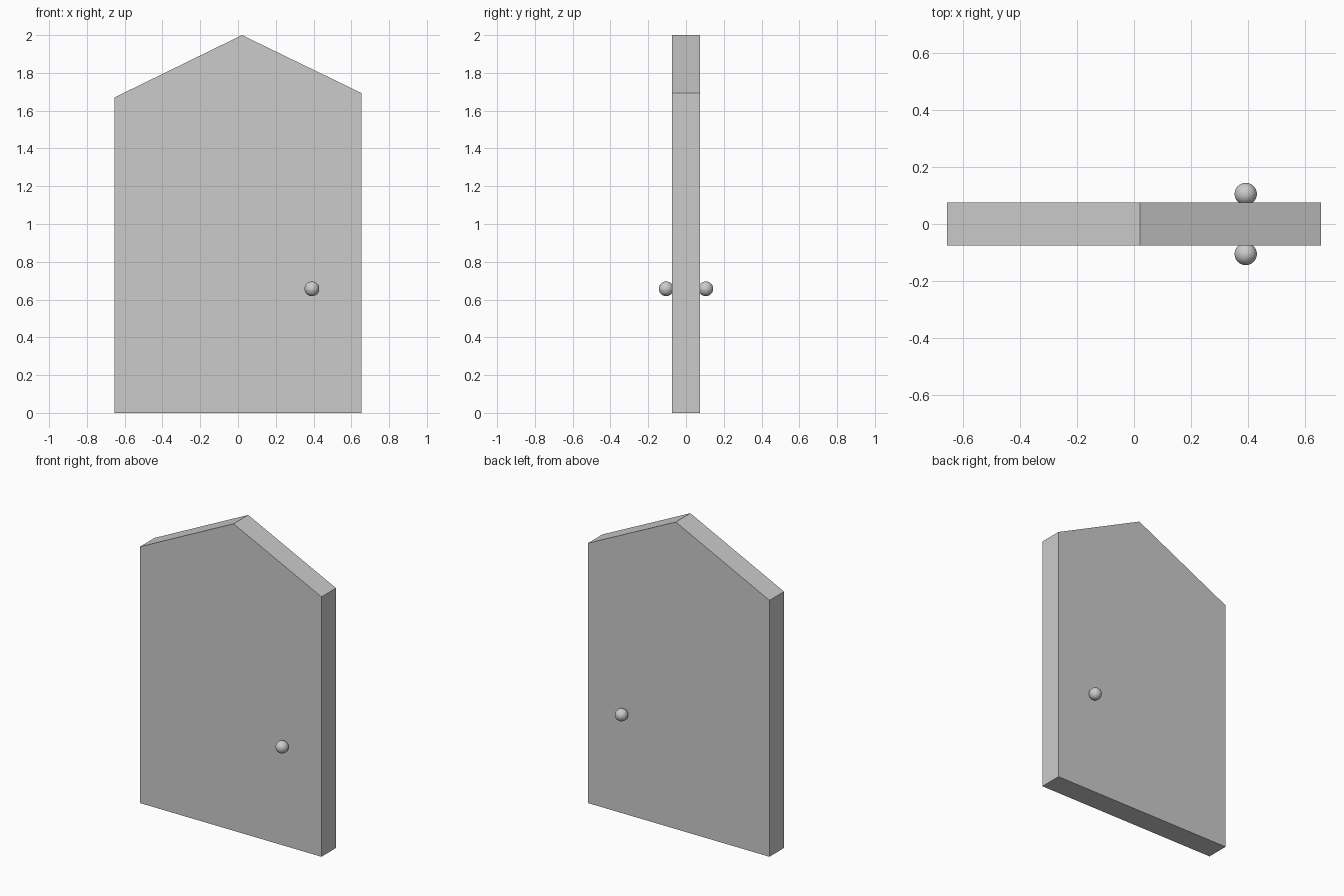
import bpy
import bmesh

if "Cube" in bpy.data.objects:
    bpy.data.objects.remove(bpy.data.objects["Cube"])

HALF_DEPTH = 0.075


def make_object(name, bm):
    bmesh.ops.recalc_face_normals(bm, faces=bm.faces[:])
    mesh = bpy.data.meshes.new(name)
    bm.to_mesh(mesh)
    bm.free()
    obj = bpy.data.objects.new(name, mesh)
    bpy.context.collection.objects.link(obj)
    return obj


# Door slab: slightly uneven pointed outline (x, z), extruded through its depth
outline = [(-0.654, 0), (0.654, 0), (0.654, 1.693), (0.021, 2.0), (-0.654, 1.67)]
bm = bmesh.new()
face = bm.faces.new([bm.verts.new((x, -HALF_DEPTH, z)) for x, z in outline])
extruded = bmesh.ops.extrude_face_region(bm, geom=[face], use_keep_orig=True)
moved = [g for g in extruded["geom"] if isinstance(g, bmesh.types.BMVert)]
bmesh.ops.translate(bm, verts=moved, vec=(0, 2 * HALF_DEPTH, 0))
make_object("door_slab", bm)

# Round knobs, one on each face
for name, side in (("front_knob", -1), ("back_knob", 1)):
    bm = bmesh.new()
    bmesh.ops.create_uvsphere(bm, u_segments=32, v_segments=16, radius=0.039)
    knob = make_object(name, bm)
    knob.location = (0.391, side * 0.105, 0.657)
